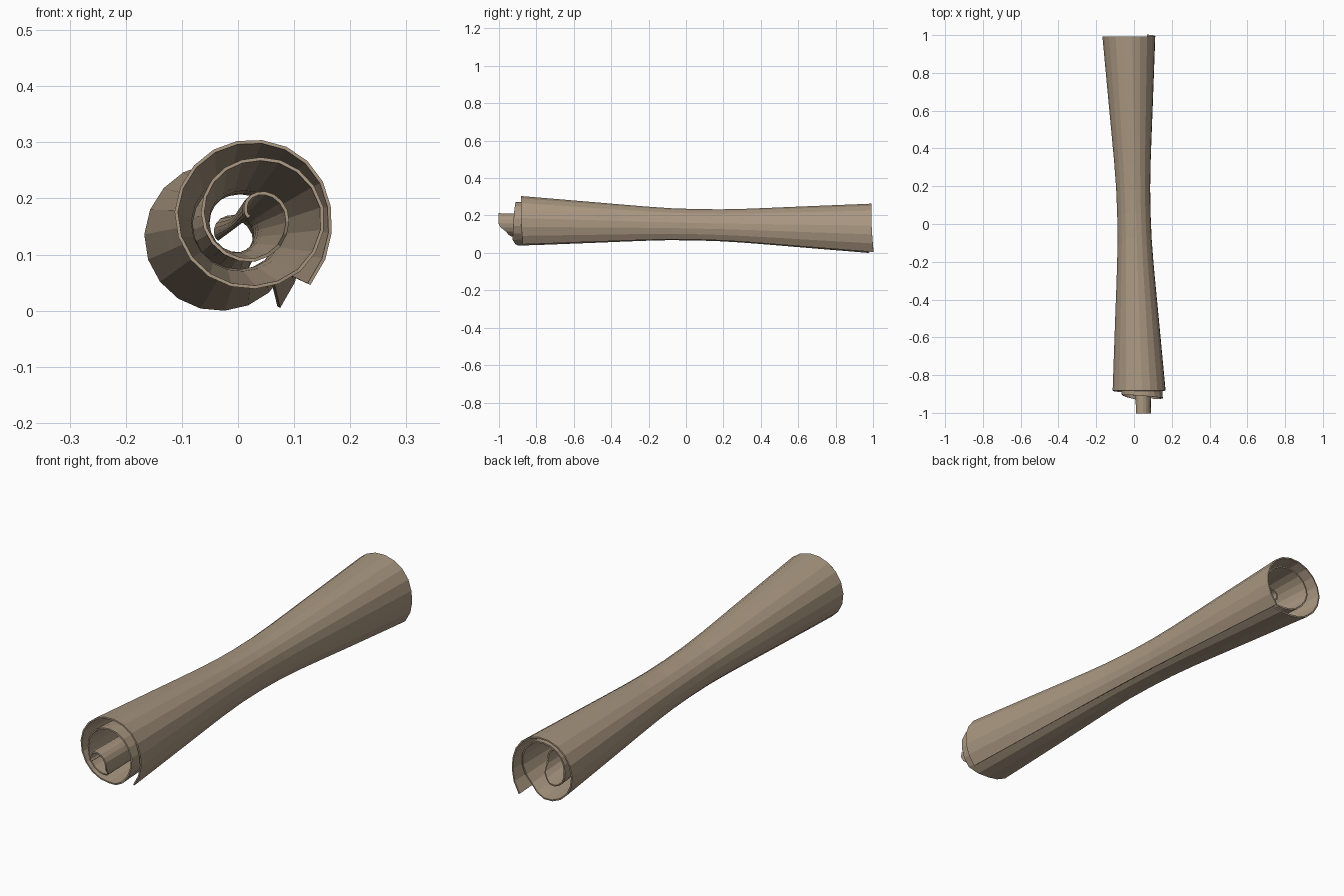
import bpy, bmesh, math

if "Cube" in bpy.data.objects:
    bpy.data.objects.remove(bpy.data.objects["Cube"])

# Spiral of the rolled sheet: (angle, radius, front edge y), from outer flap to inner curl
SPIRAL = [(-50, .162, -.87), (-25, .149, -.875), (0, .141, -.88), (90, .135, -.88),
          (180, .139, -.88), (270, .131, -.895), (310, .131, -.925), (360, .128, -.92),
          (450, .102, -.905), (540, .092, -.90), (630, .084, -.93), (675, .073, -.965),
          (695, .066, -1.0), (720, .061, -1.0), (810, .038, -1.0), (870, .021, -1.0),
          (935, .013, -1.0)]
# Waist: (distance from the narrowest place, scale)
WAIST = [(0, .63), (.15, .645), (.3, .70), (.55, .82), (.94, 1.0), (1.3, 1.0)]
LENGTH = 1.875
TURN_STEPS, ROWS = 52, 14


def lookup(table, t, col):
    for a, b in zip(table, table[1:]):
        if t <= b[0]:
            f = (t - a[0]) / (b[0] - a[0])
            return a[col] + (b[col] - a[col]) * f
    return table[-1][col]


# Rolled sheet, pinched in the middle, with the inner turns pushed forward
bm = bmesh.new()
grid = []
for i in range(TURN_STEPS + 1):
    ang = -50 + 985 * i / TURN_STEPS
    r = lookup(SPIRAL, ang, 1)
    y0 = lookup(SPIRAL, ang, 2)
    a = math.radians(ang)
    col = []
    for j in range(ROWS + 1):
        y = y0 + LENGTH * j / ROWS
        s = r * lookup(WAIST, abs(y - .06), 1)
        # the roll axis is slightly tilted
        cx = -.001 - .029 * y
        cz = .155 - .0215 * y
        # the inner curl leans off centre at the front
        col.append(bm.verts.new((cx + s * math.cos(a), y, cz + s * math.sin(a))))
    grid.append(col)
for i in range(TURN_STEPS):
    for j in range(ROWS):
        bm.faces.new((grid[i][j], grid[i][j + 1], grid[i + 1][j + 1], grid[i + 1][j]))

# Stand on the ground
low = min(v.co.z for v in bm.verts)
xs = [v.co.x for v in bm.verts]
ys = [v.co.y for v in bm.verts]
bmesh.ops.translate(bm, verts=bm.verts, vec=(-(min(xs) + max(xs)) / 2,
                                             -(min(ys) + max(ys)) / 2, -low))
bm.normal_update()
mesh = bpy.data.meshes.new("rolled_sheet")
bm.to_mesh(mesh)
bm.free()
sheet = bpy.data.objects.new("rolled_sheet", mesh)
bpy.context.collection.objects.link(sheet)

# Sheet thickness, towards the inside of the roll
solid = sheet.modifiers.new("thickness", 'SOLIDIFY')
solid.thickness = .006
solid.offset = -1

mat = bpy.data.materials.new("tan_cloth")
mat.diffuse_color = (.40, .31, .22, 1)
mat.use_nodes = True
mat.node_tree.nodes["Principled BSDF"].inputs["Base Color"].default_value = mat.diffuse_color
mesh.materials.append(mat)
